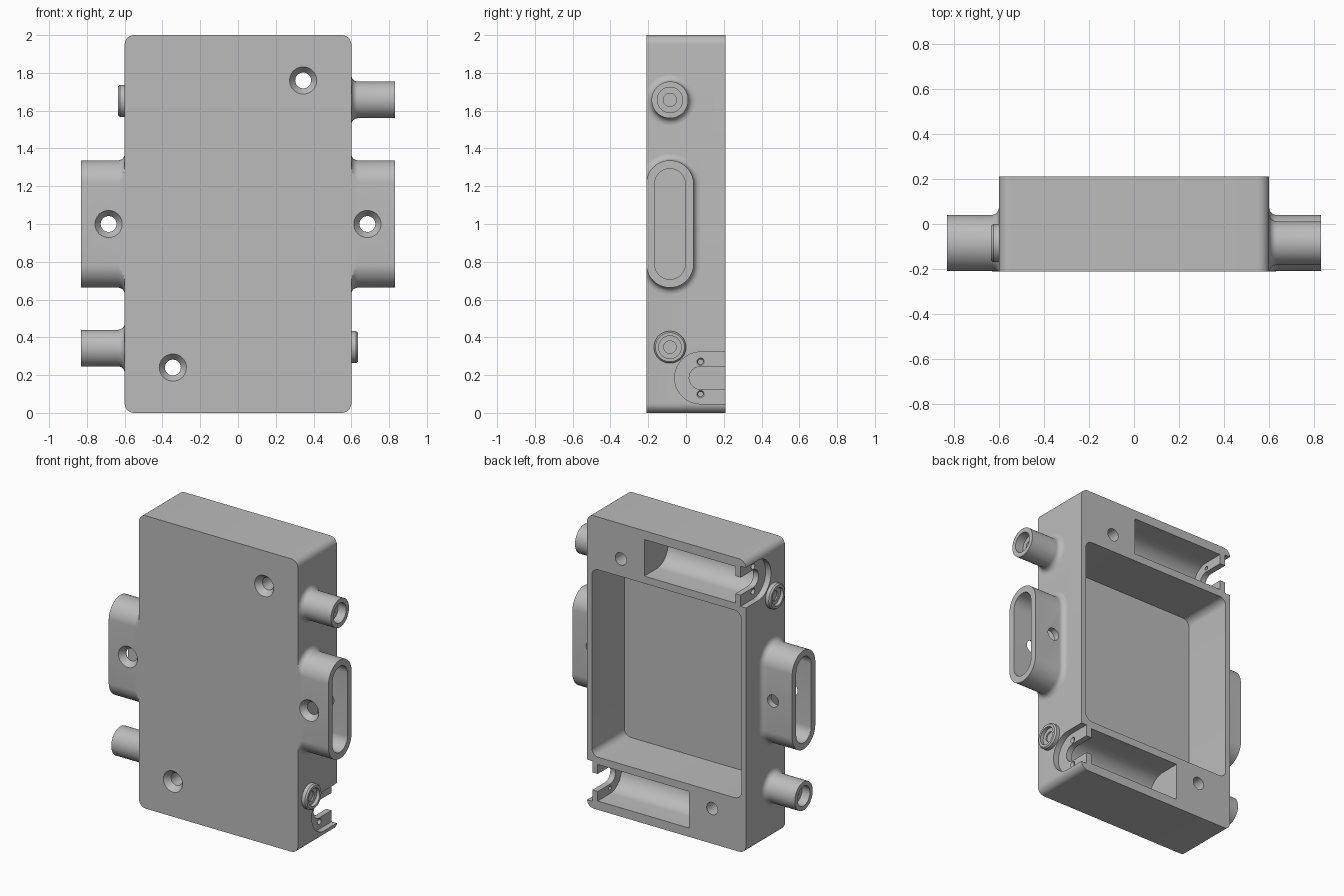
import bpy, bmesh, math
from mathutils import Matrix, Vector

if "Cube" in bpy.data.objects:
    bpy.data.objects.remove(bpy.data.objects["Cube"])

FRONT, BACK, SIDE = -0.21, 0.21, 0.6
HALF_TURN = Matrix.Translation((0, 0, 1)) @ Matrix.Rotation(math.pi, 4, 'Y') @ Matrix.Translation((0, 0, -1))

grey = bpy.data.materials.new("light grey")
grey.use_nodes = True
grey.diffuse_color = (0.5, 0.5, 0.5, 1)
grey.node_tree.nodes["Principled BSDF"].inputs["Base Color"].default_value = (0.5, 0.5, 0.5, 1)


def loft(name, rings, closed=False):
    """Skin a list of equal point rings; closed joins last ring to first."""
    bm = bmesh.new()
    loops = [[bm.verts.new(p) for p in ring] for ring in rings]
    n = len(loops[0])
    pairs = list(zip(loops, loops[1:]))
    if closed:
        pairs.append((loops[-1], loops[0]))
    else:
        bm.faces.new(loops[0])
        bm.faces.new(loops[-1])
    for a, b in pairs:
        for i in range(n):
            j = (i + 1) % n
            bm.faces.new((a[i], a[j], b[j], b[i]))
    bmesh.ops.recalc_face_normals(bm, faces=bm.faces)
    mesh = bpy.data.meshes.new(name)
    bm.to_mesh(mesh)
    bm.free()
    mesh.materials.append(grey)
    obj = bpy.data.objects.new(name, mesh)
    bpy.context.collection.objects.link(obj)
    return obj


def along_x(name, steps, y, z, up=0, open_back=0, n=64):
    """Rounded section swept along x; steps are (x, radius)."""
    rings = []
    for x, r in steps:
        ring = []
        for i in range(n):
            a = (i + 0.5) * math.tau / n
            c, s = math.cos(a), math.sin(a)
            py = y + r * c + (open_back if c > 0 else 0)
            ring.append((x, max(py, FRONT), z + r * s + math.copysign(up, s)))
        rings.append(ring)
    return loft(name, rings)


def along_y(name, steps, x, z, n=48):
    """Round section swept along y; steps are (y, radius)."""
    return loft(name, [[(x + r * math.cos(i * math.tau / n), y, z + r * math.sin(i * math.tau / n))
                        for i in range(n)] for y, r in steps])


def rounded_block(name, y0, y1, hx, hz, r, n=8):
    outline = []
    for q, (sx, sz) in enumerate(((1, 1), (-1, 1), (-1, -1), (1, -1))):
        for i in range(n + 1):
            a = (q + i / n) * math.pi / 2
            outline.append((sx * (hx - r) + r * math.cos(a), 1 + sz * (hz - r) + r * math.sin(a)))
    return loft(name, [[(x, y, z) for x, z in outline] for y in (y0, y1)])


def turned_copy(obj, name):
    copy = obj.copy()
    copy.data = obj.data.copy()
    copy.name = name
    copy.data.transform(HALF_TURN)
    bpy.context.collection.objects.link(copy)
    return copy


def cut(obj, cutters):
    """Subtract the cutters, bake the result and drop the cutters."""
    for c in cutters:
        c.hide_render = True
        m = obj.modifiers.new("cut", 'BOOLEAN')
        m.operation, m.solver, m.object = 'DIFFERENCE', 'EXACT', c
    deps = bpy.context.evaluated_depsgraph_get()
    deps.update()
    baked = bpy.data.meshes.new_from_object(obj.evaluated_get(deps))
    obj.modifiers.clear()
    obj.data = baked
    for c in cutters:
        bpy.data.objects.remove(c)


def smooth(obj):
    for p in obj.data.polygons:
        p.use_smooth = True
    obj.data.set_sharp_from_angle(angle=math.radians(25))


def screw_hole(x, z):
    return along_y("screw_cutter", [(FRONT - 0.02, 0.087), (FRONT + 0.04, 0.042), (BACK + 0.02, 0.042)], x, z)


def flare(r, size=0.035, n=6):
    """Concave fillet where a boss meets the side wall."""
    arc = [i * math.pi / 2 / n for i in range(n + 1)]
    return [(SIDE + size * (1 - math.cos(a)), r + size * (1 - math.sin(a))) for a in arc]


# Housing with its open back
housing = rounded_block("housing", FRONT, BACK, SIDE, 1, 0.05)
cutters = [rounded_block("cavity_cutter", -0.143, BACK + 0.1, 0.565, 0.64, 0.05)]

# End pockets, cable slots and screw holes, each repeated by a half turn
cz, cy = 0.185, 0.077
features = [
    along_x("pocket_cutter", [(-0.168, 0.125), (0.52, 0.125)], cy, cz, open_back=0.2),
    along_x("recess_cutter", [(0.56, 0.137), (0.7, 0.137)], cy, cz, open_back=0.2),
    along_x("slot_cutter", [(0.45, 0.06), (0.7, 0.06)], cy, cz, open_back=0.2),
    screw_hole(-0.345, 0.24),
]
for dz in (-0.086, 0.086):
    features.append(along_x("pin_cutter", [(0.5, 0.013), (0.548, 0.013), (0.57, 0.025)], cy, cz + dz, n=24))
cutters += features + [turned_copy(f, "turned_cutter") for f in features]
cut(housing, cutters)
smooth(housing)

# Side bosses: long port, round post and low collar, hollowed from the end
END, AXIS = 0.83, -0.085
port = along_x("left_port", flare(0.125) + [(END, 0.125), (END, 0.081), (0.605, 0.081)], AXIS, 1, up=0.212)
cut(port, [screw_hole(0.685, 1)])
post = along_x("left_post", flare(0.097) + [(END, 0.097), (END, 0.067), (0.77, 0.067), (0.77, 0.035), (0.63, 0.035)],
               AXIS, 1.657)
collar = along_x("left_collar", [(0.59, 0.085), (0.625, 0.085), (0.635, 0.077), (0.635, 0.06), (0.612, 0.06),
                                 (0.612, 0.033), (0.603, 0.033)], AXIS, 0.348)
for boss in (port, post, collar):
    smooth(boss)
    turned_copy(boss, boss.name.replace("left", "right"))
